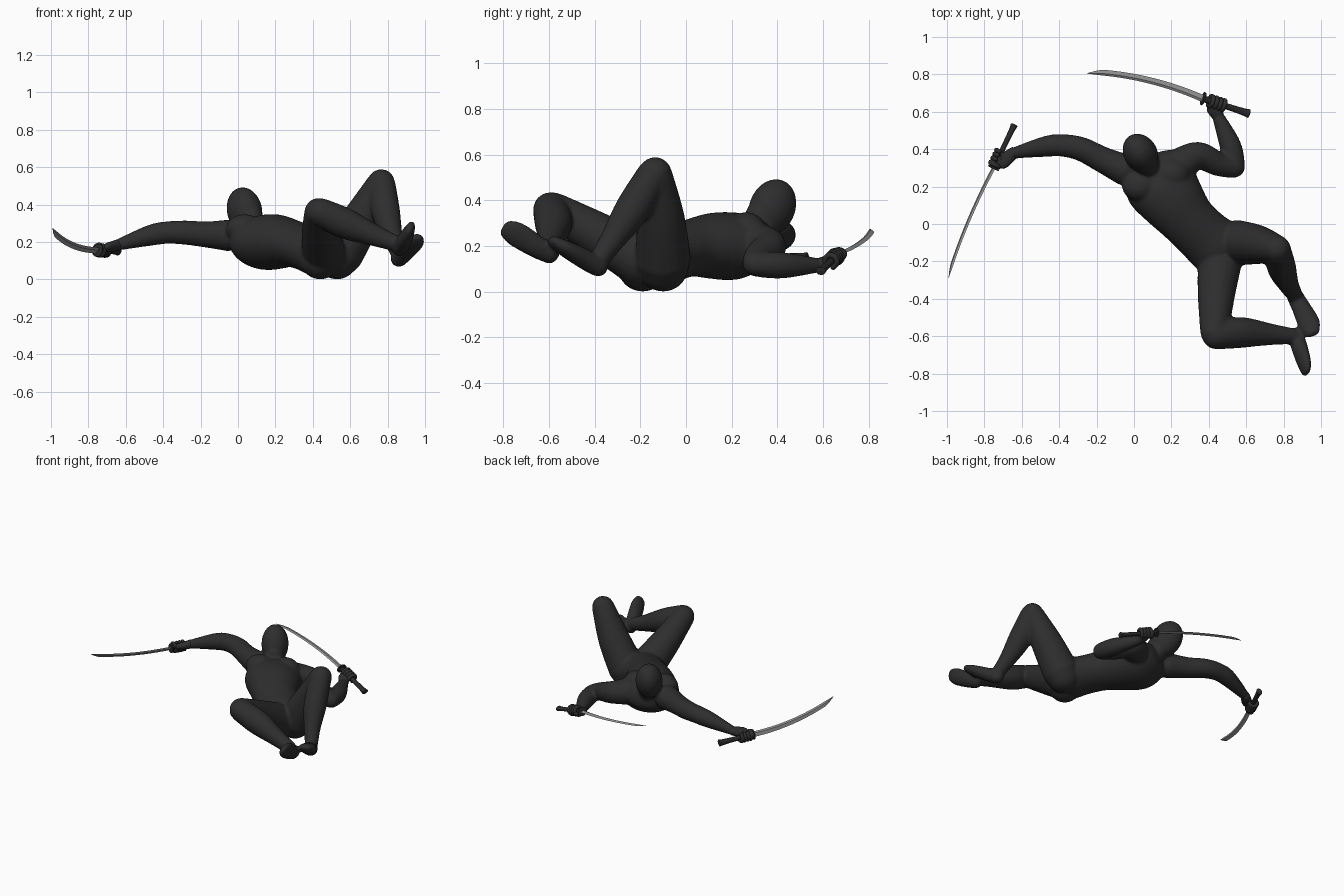
import bpy, bmesh, math
from mathutils import Vector, Matrix

if "Cube" in bpy.data.objects:
    bpy.data.objects.remove(bpy.data.objects["Cube"])

def material(name, r, g, b):
    m = bpy.data.materials.new(name)
    m.diffuse_color = (r, g, b, 1)
    m.use_nodes = True
    m.node_tree.nodes["Principled BSDF"].inputs["Base Color"].default_value = m.diffuse_color
    return m

SUIT = material("charcoal suit", 0.027, 0.027, 0.027)
GRIP = material("black grip", 0.022, 0.022, 0.022)
STEEL = material("grey steel", 0.30, 0.30, 0.30)

def finish(bm, name, mat, smooth=True):
    bmesh.ops.recalc_face_normals(bm, faces=bm.faces)
    me = bpy.data.meshes.new(name)
    for f in bm.faces:
        f.smooth = smooth
    bm.to_mesh(me)
    bm.free()
    me.materials.append(mat)
    ob = bpy.data.objects.new(name, me)
    bpy.context.collection.objects.link(ob)
    return ob

def catmull(pts, steps):
    """Smooth a list of (x, y, z, rx, ry) rows."""
    out = []
    for i in range(len(pts) - 1):
        a, b, c, d = (pts[max(i - 1, 0)], pts[i], pts[i + 1], pts[min(i + 2, len(pts) - 1)])
        for s in range(steps):
            t = s / steps
            out.append([0.5 * (2 * q + (r - p) * t + (2 * p - 5 * q + 4 * r - e) * t * t
                               + (3 * q - p - 3 * r + e) * t ** 3)
                        for p, q, r, e in zip(a, b, c, d)])
    out.append(list(pts[-1]))
    return out

def tube(bm, pts, side0=(0, 0, 1), side1=None, n=20, steps=5, cap=1.0):
    """Loft of elliptical rings with rounded ends; rx lies along the side vector."""
    pts = [p if len(p) == 5 else (*p, p[3]) for p in pts]
    rows = catmull(pts, steps)
    s0, s1 = Vector(side0), Vector(side1 or side0)
    P = [Vector(r[:3]) for r in rows]
    rings = []
    for i, r in enumerate(rows):
        t = (P[min(i + 1, len(P) - 1)] - P[max(i - 1, 0)]).normalized()
        s = s0.lerp(s1, i / (len(rows) - 1))
        s = (s - t * s.dot(t)).normalized()
        u = t.cross(s)
        ends = [(0, 0)]
        if i == 0:
            ends = [(-a, a) for a in (80, 55, 28)] + ends
        elif i == len(rows) - 1:
            ends += [(a, a) for a in (28, 55, 80)]
        for off, ang in ends:
            k = math.cos(math.radians(ang))
            c = P[i] + t * cap * min(r[3], r[4]) * math.sin(math.radians(off))
            rings.append([bm.verts.new(c + s * r[3] * k * math.cos(2 * math.pi * j / n)
                                       + u * r[4] * k * math.sin(2 * math.pi * j / n))
                          for j in range(n)])
    for a, b in zip(rings, rings[1:]):
        for j in range(n):
            bm.faces.new((a[j], a[(j + 1) % n], b[(j + 1) % n], b[j]))
    bm.faces.new(rings[0])
    bm.faces.new(rings[-1])

def ellipsoid(bm, c, axes, radii):
    m = Matrix([Vector(a).normalized() * r for a, r in zip(axes, radii)]).transposed().to_4x4()
    bmesh.ops.create_uvsphere(bm, u_segments=24, v_segments=16, radius=1,
                              matrix=Matrix.Translation(c) @ m)

XYZ = ((1, 0, 0), (0, 1, 0), (0, 0, 1))

# ---- body, fused into one smooth skin ----
bm = bmesh.new()
# torso from pelvis to collar
tube(bm, [(.50, -.18, .115, .11, .08), (.45, -.13, .135, .155, .125), (.37, -.06, .165, .15, .12),
          (.29, .02, .19, .15, .125), (.21, .12, .20, .175, .145), (.14, .22, .20, .195, .145),
          (.09, .31, .22, .16, .10)], (-.68, -.73, 0), (-.97, -.2, 0), n=32, cap=.5)
# chest muscles and buttocks
for c in ((.035, .205, .27), (.20, .265, .27)):
    ellipsoid(bm, c, XYZ, (.10, .085, .078))
for c in ((.44, -.19, .108), (.53, -.10, .108)):
    ellipsoid(bm, c, XYZ, (.11, .11, .108))
# neck and lifted head
tube(bm, [(.10, .29, .22, .07), (.055, .365, .32, .06)])
up, face = Vector((-.25, .40, .88)), Vector((.47, -.75, .47))
head = Vector((.035, .378, .368))
axes = (up.cross(face), face, up)
ellipsoid(bm, head, axes, (.09, .105, .13))
ellipsoid(bm, head + face * .035 - up * .065, axes, (.065, .07, .075))
# arms
tube(bm, [(-.05, .29, .235, .085), (-.17, .345, .24, .07), (-.28, .40, .25, .065),
          (-.38, .42, .25, .06), (-.47, .415, .235, .056), (-.64, .38, .185, .031)])
tube(bm, [(.25, .32, .21, .09), (.345, .365, .195, .075), (.45, .32, .155, .064), (.53, .30, .125, .055)])
tube(bm, [(.54, .305, .12, .055), (.515, .42, .115, .058), (.45, .575, .115, .033)])
# thighs
tube(bm, [(.46, -.19, .135, .12), (.44, -.38, .245, .10), (.43, -.58, .36, .076)])
tube(bm, [(.55, -.10, .14, .122), (.66, -.11, .32, .105), (.765, -.135, .515, .075)])
# shins
tube(bm, [(.44, -.595, .36, .076), (.57, -.58, .30, .083), (.73, -.59, .235, .058), (.85, -.60, .19, .043)])
tube(bm, [(.77, -.145, .51, .072), (.79, -.235, .36, .077), (.825, -.32, .23, .056), (.86, -.38, .14, .043)])
# feet
tube(bm, [(.865, -.595, .165, .045, .04), (.885, -.66, .20, .052, .042), (.91, -.74, .25, .058, .032),
          (.92, -.785, .275, .045, .022)], (-.036, -.05, -.086))
tube(bm, [(.86, -.385, .11, .045, .045), (.89, -.44, .14, .05, .045), (.935, -.53, .19, .06, .036),
          (.95, -.58, .22, .045, .024)], (-.11, -.05, .006))
body = finish(bm, "body", SUIT)
rm = body.modifiers.new("fuse", 'REMESH')
rm.mode = 'VOXEL'
rm.voxel_size = 0.009
rm.use_smooth_shade = True
sm = body.modifiers.new("soften", 'SMOOTH')
sm.factor, sm.iterations = 0.5, 8

# ---- hands wrapped round the grips ----
def hand(name, wrist, grip, axis, turn):
    wrist, grip, a = Vector(wrist), Vector(grip), Vector(axis).normalized()
    d = wrist - grip
    d = (d - a * d.dot(a)).normalized()
    b = a.cross(d) * turn
    bm = bmesh.new()
    tube(bm, [(*wrist, .032, .03), (*(grip + d * .035), .042, .024), (*(grip + d * .022), .045, .022)], a)

    def curl(offset, start, stop, r):
        pts = []
        for k in range(5):
            t = math.radians(start + (stop - start) * k / 4)
            pts.append((*(grip + a * offset + (d * math.cos(t) + b * math.sin(t)) * .028), r))
        tube(bm, pts, a, n=10, steps=3)
    for i in range(4):
        curl((i - 1.5) * .023, 15, 270, .0125)
    curl(.04, -10, -140, .013)
    finish(bm, name, SUIT)

# ---- swords ----
def sword(name, end, guard, tip, bow):
    end, guard, tip = Vector(end), Vector(guard), Vector(tip)
    a = (guard - end).normalized()
    bm = bmesh.new()
    w = Vector(bow)
    tube(bm, [(*end, .024, .018), (*end.lerp(guard, .15), .019, .014), (*end.lerp(guard, .6), .016, .013),
              (*guard, .018, .014)], w, n=12, cap=.2)
    finish(bm, name + "_handle", GRIP)
    bm = bmesh.new()
    tube(bm, [(*(guard - a * .004), .036, .030), (*(guard + a * .004), .036, .030)], w, n=20, steps=1, cap=.05)
    finish(bm, name + "_guard", GRIP, False)
    # curved blade with a diamond section
    d = (tip - guard).normalized()
    w = (w - d * w.dot(d)).normalized()
    flat = d.cross(w)
    bm = bmesh.new()
    rings = []
    N = 16
    for i in range(N + 1):
        t = i / N
        c = guard.lerp(tip, t) + w * .03 * 4 * t * (1 - t)
        h = (.019 - .004 * t) * (1 if t < .9 else max(.04, (1 - t) * 10))
        th = .006 * (1 if t < .9 else max(.1, (1 - t) * 10))
        # sections narrow toward the spine at the point
        c = c - w * ((.019 - .004 * t) - h) * .7
        rings.append([bm.verts.new(c + v) for v in
                      (w * h, flat * th - w * h * .3, -w * h, -flat * th - w * h * .3)])
    for p, q in zip(rings, rings[1:]):
        for j in range(4):
            bm.faces.new((p[j], p[(j + 1) % 4], q[(j + 1) % 4], q[j]))
    bm.faces.new(rings[0])
    bm.faces.new(rings[-1])
    finish(bm, name + "_blade", STEEL, False)
    return a

a = sword("right_sword", (-.64, .53, .15), (-.75, .30, .155), (-.997, -.29, .265), (-.52, .06, -.85))
hand("right_hand", (-.645, .38, .183), (-.725, .352, .155), a, -1)
a = sword("left_sword", (.615, .59, .09), (.37, .67, .165), (-.25, .815, .275), (.22, .97, .0))
hand("left_hand", (.45, .575, .115), (.445, .645, .143), a, 1)
